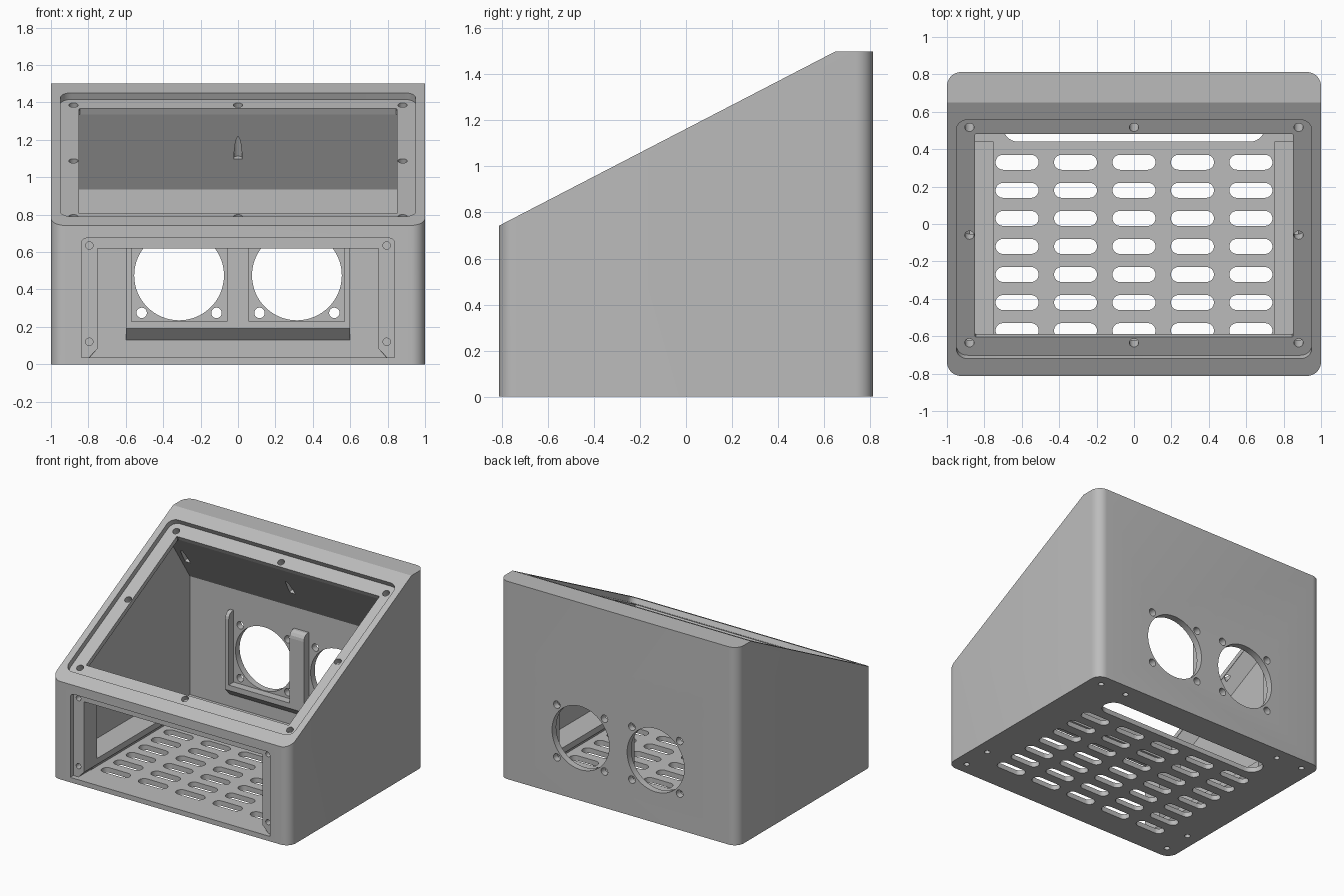
import bpy, bmesh, math
from mathutils import Matrix, Vector

cube = bpy.data.objects.get("Cube")
if cube:
    bpy.data.objects.remove(cube)

grey = bpy.data.materials.new("plain grey")
grey.use_nodes = True
grey.diffuse_color = (0.5, 0.5, 0.5, 1)
grey.node_tree.nodes["Principled BSDF"].inputs["Base Color"].default_value = (0.5, 0.5, 0.5, 1)

DEPTH, FRONT_Z, TOP_Z, RIDGE_Y = 0.8125, 0.7425, 1.5, 0.65
FLOOR, INNER_X, INNER_Y = 0.0375, 0.9375, 0.7625


def frame(origin, x, y):
    """Work plane: local x and y as given, local z outward."""
    x, y = Vector(x).normalized(), Vector(y).normalized()
    m = Matrix((x, y, x.cross(y))).transposed().to_4x4()
    m.translation = origin
    return m


slope_dir = Vector((0, RIDGE_Y + DEPTH, TOP_Z - FRONT_Z)).normalized()
SLOPE = frame((0, -DEPTH, FRONT_Z), (1, 0, 0), slope_dir)
FACE = frame((0, -DEPTH, 0), (1, 0, 0), (0, 0, 1))
GROUND = Matrix.Identity(4)
SIDE = frame((0, 0, 0), (0, 1, 0), (0, 0, 1))


def rounded(cx, cy, w, h, r, r_low=None, n=8):
    """Rounded rectangle outline; equal w, h and 2r give a circle."""
    pts = []
    for k, (sx, sy) in enumerate(((1, 1), (-1, 1), (-1, -1), (1, -1))):
        rad = r_low if (r_low is not None and sy < 0) else r
        for i in range(n + 1):
            a = (k + i / n) * math.pi / 2
            p = (cx + sx * (w / 2 - rad) + rad * math.cos(a),
                 cy + sy * (h / 2 - rad) + rad * math.sin(a))
            if not pts or math.dist(p, pts[-1]) > 1e-5:
                pts.append(p)
    if math.dist(pts[0], pts[-1]) < 1e-5:
        pts.pop()
    return pts


def circle(cx, cy, r, n=8):
    return rounded(cx, cy, 2 * r, 2 * r, r, n=n)


def prism(bm, outline, plane, z0, z1):
    """Extrude an outline on a work plane between two local heights."""
    low = [bm.verts.new(plane @ Vector((x, y, z0))) for x, y in outline]
    high = [bm.verts.new(plane @ Vector((x, y, z1))) for x, y in outline]
    bm.faces.new(low)
    bm.faces.new(high)
    for i in range(len(low)):
        j = (i + 1) % len(low)
        bm.faces.new((low[i], low[j], high[j], high[i]))


def make(name, bm):
    bmesh.ops.recalc_face_normals(bm, faces=bm.faces)
    mesh = bpy.data.meshes.new(name)
    bm.to_mesh(mesh)
    bm.free()
    obj = bpy.data.objects.new(name, mesh)
    bpy.context.collection.objects.link(obj)
    mesh.materials.append(grey)
    return obj


def activate(obj):
    bpy.ops.object.select_all(action='DESELECT')
    obj.select_set(True)
    bpy.context.view_layer.objects.active = obj


def cut(body, bm):
    """Subtract the solids in bm from the body."""
    cutter = make("cutter", bm)
    cutter.hide_render = True
    mod = body.modifiers.new("cut", 'BOOLEAN')
    mod.operation, mod.solver, mod.object = 'DIFFERENCE', 'EXACT', cutter
    activate(body)
    bpy.ops.object.modifier_apply(modifier=mod.name)
    bpy.data.objects.remove(cutter)


# Outer shell with rounded corners and a sloping top
bm = bmesh.new()
prism(bm, rounded(0, 0, 2, 2 * DEPTH, 0.075), GROUND, 0, TOP_Z)
res = bmesh.ops.bisect_plane(bm, geom=bm.verts[:] + bm.edges[:] + bm.faces[:],
                             plane_co=SLOPE.translation, plane_no=SLOPE.col[2].xyz,
                             clear_outer=True)
bmesh.ops.holes_fill(bm, edges=[e for e in bm.edges if e.is_boundary], sides=0)
shell = make("enclosure_shell", bm)

# Inner cavity, chamfered below the top ledge
bm = bmesh.new()
under = [SLOPE @ Vector((0, s, -0.075)) for s in (1.436, 0.178)]
prism(bm, [(under[1].y, FLOOR), (INNER_Y, FLOOR), (INNER_Y, 0.935)]
      + [(p.y, p.z) for p in under], SIDE, -INNER_X, INNER_X)
bm.normal_update()
edges = [e for e in bm.edges
         if all(min(abs(v.co.y - p.y) + abs(v.co.z - p.z) for p in under) < 1e-4 for v in e.verts)
         and abs(e.verts[0].co.y - e.verts[1].co.y) > 0.5]
bmesh.ops.recalc_face_normals(bm, faces=bm.faces)
bmesh.ops.bevel(bm, geom=edges, offset=0.085, segments=1, affect='EDGES')
cut(shell, bm)

# Recess for the top panel, then the opening inside it
for outline, z0 in ((rounded(0, 0.823, 1.9, 1.438, 0.06), -0.04),
                    (rounded(0, 0.8245, 1.7, 1.223, 0.004, n=1), -0.08)):
    bm = bmesh.new()
    prism(bm, outline, SLOPE, z0, 0.05 if z0 > -0.05 else -0.02)
    cut(shell, bm)

# Recess for the front panel, then the opening with chamfered lower corners
bm = bmesh.new()
prism(bm, rounded(0, 0.356, 1.675, 0.637, 0.03, r_low=0.001), FACE, -0.0375, 0.05)
cut(shell, bm)
bm = bmesh.new()
half = [(0.795, FLOOR), (0.75, 0.085), (0.75, 0.62)]
prism(bm, half + [(-x, z) for x, z in reversed(half)], FACE, -0.25, -0.02)
cut(shell, bm)

# Floor vents, cable slot, fan holes and screw holes
bm = bmesh.new()
for row in range(7):
    for col in range(-2, 3):
        prism(bm, rounded(col * 0.3125, 0.33 - row * 0.15, 0.23, 0.08, 0.04), GROUND, -0.05, 0.06)
prism(bm, rounded(0, 0.52, 1.4, 0.16, 0.08), GROUND, -0.05, 0.06)
for side in (-1, 1):
    fan_x, fan_z = side * 0.315, 0.475
    prism(bm, circle(fan_x, fan_z, 0.24, 16), FACE, -1.7, -1.55)
    for dx in (-0.2, 0.2):
        for dz in (-0.2, 0.2):
            prism(bm, circle(fan_x + dx, fan_z + dz, 0.028, 5), FACE, -1.7, -1.55)
    for z in (0.12, 0.635):
        prism(bm, circle(side * 0.795, z, 0.02, 5), FACE, -0.14, -0.02)
    for x, y in ((0.9, 0.72), (0.68, 0.72), (0.9, -0.5), (0.9, -0.72)):
        prism(bm, circle(side * x, y, 0.02, 5), GROUND, -0.05, 0.03)
for x in (-0.88, 0, 0.88):
    for s, depth in ((0.179, 0.12), (0.827, 0.1), (1.476, 0.36)):
        if x or depth != 0.1:
            prism(bm, circle(x, s, 0.025, 5), SLOPE, -depth, -0.02)
cut(shell, bm)
activate(shell)
bpy.ops.object.shade_smooth_by_angle(angle=math.radians(25))

# Low rails along both side walls
for side, name in ((-1, "right_rail"), (1, "left_rail")):
    bm = bmesh.new()
    prism(bm, [(side * x, z) for x, z in ((0.75, 0.085), (0.795, FLOOR - 0.005),
          (0.95, FLOOR - 0.005), (0.95, 0.13), (0.75, 0.13))], FACE, -1.2525, -0.18)
    make(name, bm)

# Fan bracket: shelf with chamfered underside and round-topped posts
bm = bmesh.new()
front, back = 0.7025, 0.775
prism(bm, [(back, 0.118), (front, 0.19), (front, 0.23), (back, 0.23)], SIDE, -0.6, 0.6)
make("fan_shelf", bm)
post = [(back, 0.2), (front, 0.2), (front, 0.725), (0.706, 0.745), (0.718, 0.764),
        (0.74, 0.775), (back, 0.775)]
for name, x0, x1 in (("right_post", -0.6, -0.57), ("middle_post", -0.06, 0.06),
                     ("left_post", 0.57, 0.6)):
    bm = bmesh.new()
    prism(bm, post, SIDE, x0, x1)
    make(name, bm)
